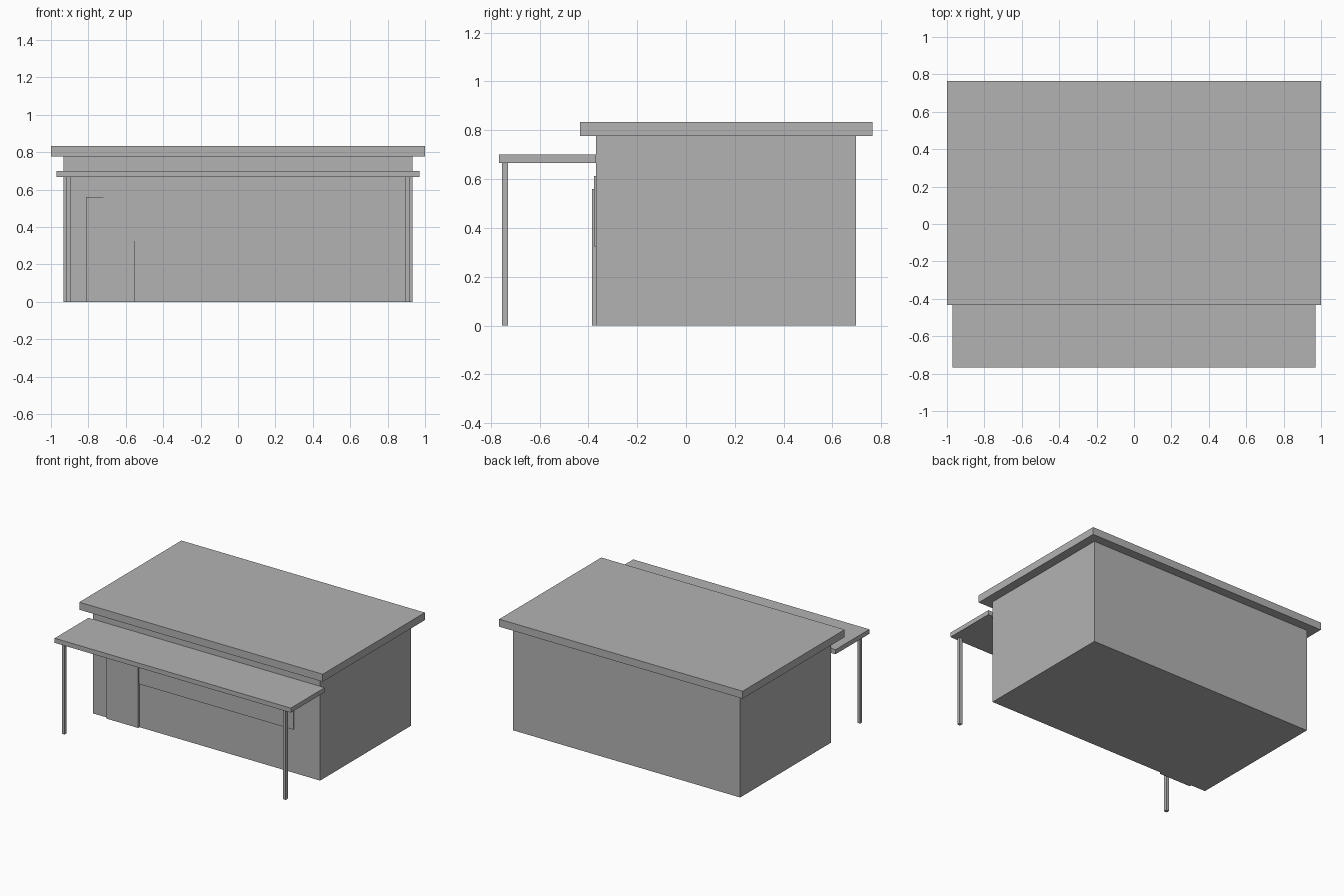
import bpy
import bmesh
from mathutils import Vector

# Remove the default object
default = bpy.data.objects.get("Cube")
if default:
    bpy.data.objects.remove(default, do_unlink=True)

# Single plain grey for the whole building
GREY = (0.45, 0.45, 0.45, 1.0)
grey = bpy.data.materials.new("plain grey")
grey.use_nodes = True
grey.diffuse_color = GREY
grey.node_tree.nodes["Principled BSDF"].inputs["Base Color"].default_value = GREY


def box(name, x, y, z):
    """Flat-shaded box spanning the given (low, high) ranges."""
    low, high = (Vector(corner) for corner in zip(x, y, z))
    bm = bmesh.new()
    bmesh.ops.create_cube(bm, size=1)
    bmesh.ops.scale(bm, vec=high - low, verts=bm.verts)
    mesh = bpy.data.meshes.new(name)
    bm.to_mesh(mesh)
    bm.free()
    mesh.materials.append(grey)
    obj = bpy.data.objects.new(name, mesh)
    obj.location = (low + high) / 2
    bpy.context.collection.objects.link(obj)
    return obj


FRONT = -0.369        # front wall plane
CANOPY_BASE = 0.666   # underside of the canopy

# Main block and overhanging flat roof
box("walls", (-0.933, 0.933), (FRONT, 0.697), (0, 0.777))
box("roof", (-1, 1), (-0.434, 0.764), (0.777, 0.833))

# Porch canopy on two square posts
box("canopy", (-0.97, 0.97), (-0.766, FRONT), (CANOPY_BASE, 0.7))
for side, centre in (("right", -0.908), ("left", 0.908)):
    box(side + "_post", (centre - 0.012, centre + 0.012), (-0.754, -0.73), (0, CANOPY_BASE))

# Shopfront window panel and door on the front wall
box("front_window", (-0.72, 0.72), (FRONT - 0.008, FRONT), (0.324, 0.613))
box("door", (-0.812, -0.55), (FRONT - 0.016, FRONT), (0, 0.56))
